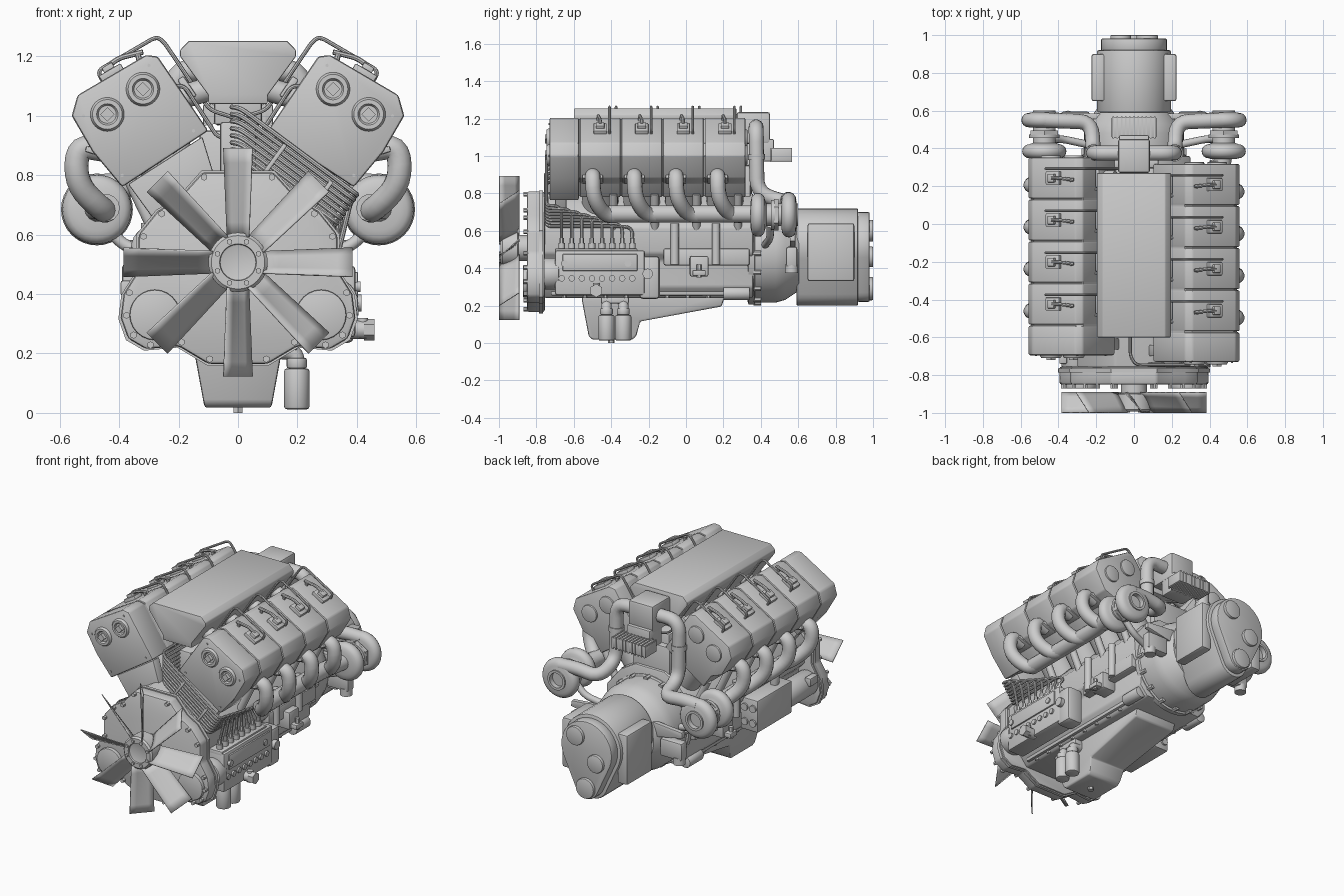
import bpy, bmesh, math
from math import sin, cos, pi
from mathutils import Vector, Matrix

if "Cube" in bpy.data.objects:
    bpy.data.objects.remove(bpy.data.objects["Cube"])


def finish(name, bm, bevel=0, limit=0.5):
    bmesh.ops.recalc_face_normals(bm, faces=bm.faces)
    if bevel:
        es = [e for e in bm.edges if len(e.link_faces) == 2 and e.calc_face_angle(0) > limit]
        bmesh.ops.bevel(bm, geom=es, offset=bevel, segments=2, profile=0.5, affect='EDGES', clamp_overlap=True)
    me = bpy.data.meshes.new(name)
    bm.to_mesh(me)
    bm.free()
    ob = bpy.data.objects.new(name, me)
    bpy.context.collection.objects.link(ob)
    return ob


def prism(name, pts, a, b, bevel=0, axis='y'):
    """Extrude a closed profile: (x, z) points along y, or (y, z) points along x."""
    bm = bmesh.new()
    put = (lambda p, d: (p[0], d, p[1])) if axis == 'y' else (lambda p, d: (d, p[0], p[1]))
    lo = [bm.verts.new(put(p, a)) for p in pts]
    hi = [bm.verts.new(put(p, b)) for p in pts]
    bm.faces.new(lo)
    bm.faces.new(hi)
    for i in range(len(pts)):
        j = (i + 1) % len(pts)
        bm.faces.new((lo[i], lo[j], hi[j], hi[i]))
    return finish(name, bm, bevel)


def box(name, c, size, bevel=0, rot=0):
    bm = bmesh.new()
    m = Matrix.Translation(c) @ Matrix.Rotation(rot, 4, 'Y') @ Matrix.Diagonal((*size, 1))
    bmesh.ops.create_cube(bm, size=1, matrix=m)
    return finish(name, bm, bevel)


def cyl(name, p, q, r, r2=None, n=24, bevel=0):
    p, q = Vector(p), Vector(q)
    d = q - p
    m = Matrix.Translation((p + q) / 2) @ d.to_track_quat('Z', 'Y').to_matrix().to_4x4()
    bm = bmesh.new()
    bmesh.ops.create_cone(bm, cap_ends=True, segments=n, radius1=r, radius2=r if r2 is None else r2,
                          depth=d.length, matrix=m)
    return finish(name, bm, bevel)


def tube(name, pts, r, fillet=0.05, res=4):
    """Round pipe along a path with rounded corners."""
    P = [Vector(p) for p in pts]
    path = [P[0]]
    for a, b, c in zip(P, P[1:], P[2:]):
        u, v = a - b, c - b
        s = b + u.normalized() * min(fillet, u.length * .48)
        e = b + v.normalized() * min(fillet, v.length * .48)
        for k in range(6):
            t = k / 5
            path.append(s * (1 - t) ** 2 + b * 2 * t * (1 - t) + e * t * t)
    path.append(P[-1])
    cu = bpy.data.curves.new(name, 'CURVE')
    cu.dimensions, cu.bevel_depth, cu.bevel_resolution, cu.use_fill_caps = '3D', r, res, True
    sp = cu.splines.new('POLY')
    sp.points.add(len(path) - 1)
    for pt, co in zip(sp.points, path):
        pt.co = (*co, 1)
    tmp = bpy.data.objects.new(name + '_path', cu)
    me = bpy.data.meshes.new_from_object(tmp)
    bpy.data.objects.remove(tmp)
    bpy.context.collection.objects.link(bpy.data.objects.new(name, me))


def lathe_y(name, x, z, prof, n=32):
    bm = bmesh.new()
    rings = [[bm.verts.new((x + r * cos(2 * pi * i / n), y, z + r * sin(2 * pi * i / n))) for i in range(n)]
             for r, y in prof]
    for A, B in zip(rings, rings[1:]):
        for i in range(n):
            bm.faces.new((A[i], A[(i + 1) % n], B[(i + 1) % n], B[i]))
    bm.faces.new(rings[0])
    bm.faces.new(rings[-1])
    return finish(name, bm)


def sym(half):
    """Mirror a half profile (top to bottom, x > 0) into a closed one."""
    return half + [(-x, z) for x, z in reversed(half)]


# Crankcase, sump and timing cover
prism('crankcase', sym([(.1, .8), (.2, .74), (.3, .62), (.29, .48), (.25, .44), (.25, .3), (.2, .24)]), -.76, .36, .012)
prism('sump_rail', sym([(.23, .3), (.23, .255)]), -.72, .34, .005)
pan = prism('oil_pan', [(-.56, .27), (-.555, .22), (-.52, .035), (-.5, .018), (-.285, .018), (-.265, .04), (-.245, .115),
                        (.19, .195), (.215, .27)], -.15, .15, .01, 'x')
for v in pan.data.vertices:
    v.co.x *= .73 + .27 * min(1, v.co.z / .22)
cyl('drain_plug', (0, -.4, 0), (0, -.4, .025), .018, n=6)
cover = sym([(.12, .81), (.2, .72), (.27, .68), (.335, .6), (.335, .48), (.385, .4), (.395, .32), (.37, .25), (.31, .215),
             (.2, .225), (.1, .165)])
prism('timing_cover', cover, -.85, -.755, .012)
prism('timing_cover_flange', [(x * 1.02, .49 + (z - .49) * 1.02) for x, z in cover], -.785, -.765)
for x, z in cover:
    cyl('cover_bolt', (x * .95, -.87, .49 + (z - .49) * .95), (x * .95, -.84, .49 + (z - .49) * .95), .012, n=6)
for s in (1, -1):
    cyl('gear_cap', (s * .28, -.872, .33), (s * .28, -.84, .33), .085, bevel=.006)
    for k in range(9):
        cyl('sump_bolt', (s * .205, -.65 + k * .11, .24), (s * .205, -.65 + k * .11, .3), .012, n=6)

# Fan
bm = bmesh.new()
for b in range(8):
    a = b * pi / 4 + pi / 2
    rows = []
    for i in range(7):
        r = .085 + .3 * i / 6
        w = .036 + .012 * i / 6
        rows.append([bm.verts.new((r * cos(a) - u * w * sin(a), -.945 + u * .053 + .012 * (1 - u * u) * (1 - i / 6),
                                   .507 + r * sin(a) + u * w * cos(a))) for u in (-1, -.5, 0, .5, 1)])
    for A, B in zip(rows, rows[1:]):
        for j in range(4):
            bm.faces.new((A[j], A[j + 1], B[j + 1], B[j]))
fan = finish('fan_blades', bm)
mod = fan.modifiers.new('thickness', 'SOLIDIFY')
mod.thickness, mod.offset = .006, 0
lathe_y('fan_hub', 0, .507, [(.055, -.98), (.06, -.982), (.062, -.992), (.09, -.992), (.1, -.982), (.1, -.9), (.07, -.895),
                             (.07, -.84)])
for k in range(8):
    a = k * pi / 4 + pi / 8
    x, z = .075 * cos(a), .507 + .075 * sin(a)
    cyl('hub_bolt', (x, -.999, z), (x, -.98, z), .01, n=6)

# Cylinder banks: heads, barrels, lines and exhaust
HEAD = [(.1, .95), (.27, 1.2), (.31, 1.205), (.54, 1.07), (.56, 1.0), (.49, .88), (.39, .76)]
SEG = HEAD[:-1] + [(.42, .855), (.365, .776)]
for s in (1, -1):
    dy = 0 if s > 0 else .035
    head = [(s * x, z) for x, z in HEAD]
    core = [(s * (.33 + (x - .335) * .96), 1 + (z - 1) * .96) for x, z in SEG]
    prism('head_core', core, -.7 + dy, .31 + dy)
    prism('head_front_cap', head, -.73 + dy, -.573 + dy, .01)
    prism('bank_end', [(s * x, z) for x, z in ((.12, .93), (.37, .77), (.29, .66), (.25, .6), (.05, .7))], -.7 + dy, -.64 + dy, .006)
    for x, z in ((.32, 1.09), (.44, 1.005)):
        lathe_y('head_plug_ring', s * x, z, [(.03, -.735 + dy), (.036, -.745 + dy), (.05, -.745 + dy), (.057, -.735 + dy),
                                             (.057, -.72 + dy)])
        cyl('head_plug', (s * x, -.755 + dy, z), (s * x, -.72 + dy, z), .024, n=4)
        cyl('head_rear_disc', (s * x, .3 + dy, z), (s * x, .328 + dy, z), .052, bevel=.004)
    for x, z in ((.3, 1.17), (.52, 1.0), (.15, .95), (.39, .8)):
        cyl('cap_bolt', (s * x, -.735 + dy, z), (s * x, -.72 + dy, z), .006, n=6)
    for k in range(4):
        y0 = -.567 + k * .2225 + dy
        yc = y0 + .108
        prism('cylinder_head', [(s * x, z) for x, z in SEG], y0, y0 + .2165, .008)
        cyl('cylinder_barrel', (s * .1, yc, .65), (s * .25, yc, .862), .098, n=28)
        cyl('pushrod_tube', (s * .25, yc + .07, .55), (s * .37, yc + .07, .8), .022, n=16)
        # rocker clamp on the sloped cover
        box('clamp_base', (s * .425, yc, 1.143), (.085, .07, .03), .005, s * .53)
        box('clamp_block', (s * .435, yc, 1.158), (.04, .045, .03), .004, s * .53)
        cyl('clamp_stud', (s * .33, yc - .01, 1.18), (s * .338, yc - .01, 1.21), .01, n=8)
        tube('clamp_link', [(s * .435, yc, 1.17), (s * .4, yc, 1.195), (s * .32, yc - .01, 1.215)], .009, .02, 2)
        # fuel line over the head into the valley
        tube('fuel_line', [(s * .45, yc + .05, 1.11), (s * .475, yc + .05, 1.15), (s * .275, yc + .05, 1.267),
                           (s * .25, yc + .05, 1.25), (s * .095, yc + .05, 1.02), (0, yc + .05, .99)], .007, .025, 2)
        tube('return_line', [(s * .215, yc - .06, 1.1), (s * .18, yc - .06, 1.1), (s * .07, yc - .06, .93),
                             (0, yc - .06, .92)], .007, .02, 2)
        cyl('intake_runner', (s * .1, yc, 1.09), (s * .2, yc, 1.06), .04)
        box('intake_flange', (s * .172, yc, 1.095), (.025, .1, .08), .005, s * .6)
        # exhaust elbow sweeping back into the log
        box('exhaust_flange', (s * .465, yc - .04, .875), (.1, .11, .02), .005, s * -.3)
        tube('exhaust_elbow', [(s * .45, yc - .04, .885), (s * .542, yc - .04, .9), (s * .546, yc - .035, .77),
                               (s * .45, yc + .03, .675), (s * .44, yc + .13, .69)], .041, .075, 5)
    tube('exhaust_log', [(s * .445, -.42 + dy, .69), (s * .445, .2 + dy, .69), (s * .475, .37, .69)], .047, .06, 5)

    # Turbocharger with charge pipe
    X, Z = s * .475, .685
    ring = lambda c, R, t: [(R + t * sin(a), c - t * cos(a)) for a in [k * pi / 8 for k in range(9)]]
    lathe_y('turbo', X, Z, [(.07, .345)] + ring(.385, .08, .037) + [(.06, .43), (.06, .455), (.08, .455), (.08, .475),
            (.06, .475), (.06, .51)] + ring(.55, .083, .038) + [(.06, .592), (.06, .6), (.045, .6), (.045, .57)])
    cyl('turbo_hex_collar', (X, .47, Z), (X, .495, Z), .085, n=6)
    tube('turbo_outlet', [(X, .55, Z + .08), (s * .36, .545, Z + .085), (s * .225, .54, .75), (s * .215, .38, .8),
                          (s * .215, .375, 1.155), (s * .06, .375, 1.155)], .04, .08, 5)
    cyl('pipe_clamp', (s * .215, .377, .98), (s * .215, .376, 1.01), .045)
    tube('oil_return', [(s * .45, .45, .63), (s * .38, .45, .56), (s * .24, .42, .52)], .02, .04)

    # Engine mounts, vent tubes and starter
    box('engine_mount', (s * .29, .07, .41), (.1, .1, .11), .01)
    box('mount_foot', (s * .35, .07, .375), (.06, .07, .03), .006)
    cyl('mount_bolt', (s * .36, .07, .35), (s * .36, .07, .42), .014, n=6)
    for y in (-.06, .16):
        cyl('vent_tube', (s * .305, y, .42), (s * .305, y, .64), .022)
    box('side_gallery', (s * .27, .11, .46), (.06, .46, .09), .01)
    cyl('starter', (s * .23, .2, .265), (s * .23, .34, .265), .036, bevel=.006)
    box('rear_mount', (s * .31, .565, .46), (.15, .06, .11), .012)
    cyl('rear_mount_pad', (s * .35, .565, .375), (s * .35, .565, .42), .035)
    prism('rear_lifting_ear', [(s * .15, .6), (s * .38, .58), (s * .385, .545), (s * .15, .5)], .555, .585, .004)

# Intake plenum between banks and the air box at the back
prism('intake_plenum', sym([(.165, 1.253), (.195, 1.222), (.195, 1.2), (.1, 1.07), (.1, 1.04)]), -.6, .27, .005)
box('valley_rail', (0, -.15, .88), (.12, .8, .2), .01)
box('air_box', (0, .36, 1.15), (.17, .18, .17), .015)
box('ribbed_box', (0, .51, 1.005), (.236, .11, .066), .005)
box('air_box_stem', (0, .41, 1.03), (.16, .12, .12), .008)
for k in range(11):
    box('box_rib', (-.11 + k * .022, .51, 1.005), (.008, .116, .074))
box('valley_rear_wall', (0, .32, .8), (.26, .05, .3), .01)

# Flywheel bell and gearbox with rounded triangular section
lathe_y('flywheel_bell', 0, .48, [(.26, .33), (.275, .335), (.275, .365), (.264, .37), (.264, .48), (.25, .53), (.2, .605)], 48)
for k in range(16):
    a = k * pi / 8
    cyl('bell_bolt', (.266 * cos(a), .36, .48 + .266 * sin(a)), (.266 * cos(a), .4, .48 + .266 * sin(a)), .014, n=6)


def pear(g):
    up = [math.radians(-23 + 226 * i / 20) for i in range(21)]
    dn = [math.radians(203 + 134 * i / 10) for i in range(11)]
    return ([((.195 - g) * cos(a), .525 + (.195 - g) * sin(a)) for a in up] +
            [((.1 - g) * cos(a), .3 + (.1 - g) * sin(a)) for a in dn])


prism('gearbox', pear(0), .59, .92, .008)
prism('gearbox_rear', pear(.02), .915, .982, .008)
for s in (1, -1):
    box('gearbox_side_panel', (s * .19, .775, .485), (.07, .25, .31), .012)
for x, z, r in ((.07, .6, .058), (-.07, .46, .055), (0, .29, .062)):
    cyl('gearbox_cap', (x, .97, z), (x, 1.0, z), r, bevel=.005)

# Injection pump with its bundle of lines (right side)
box('pump_body', (.335, -.46, .375), (.12, .48, .24), .012)
box('pump_top', (.335, -.48, .485), (.09, .44, .04), .006)
box('pump_side_plate', (.397, -.46, .43), (.014, .4, .09), .005)
cyl('pump_drive', (.32, -.76, .37), (.32, -.68, .37), .085, bevel=.006)
box('pump_governor', (.335, -.195, .35), (.11, .11, .23), .02)
cyl('governor_knob', (.385, -.205, .37), (.415, -.205, .37), .028, n=12)
tube('feed_pump', [(.37, -.48, .28), (.43, -.48, .28)], .032)
cyl('feed_pump_nut', (.425, -.48, .28), (.46, -.48, .28), .036, n=6)
cyl('feed_pump_stem', (.42, -.48, .25), (.42, -.48, .32), .018, n=12)
for y in (-.65, -.31):
    cyl('plate_screw', (.395, y, .425), (.412, y, .425), .018, n=12)
for k in range(8):
    y = -.665 + k * .054
    x, z = .4 - .011 * k, .735 - .016 * k
    cyl('pump_outlet', (.34, y, .49), (.34, y, .535), .018, n=12)
    cyl('pump_outlet_nut', (.34, y, .53), (.34, y, .56), .012, n=6)
    cyl('pump_tappet', (.39, y, .345), (.405, y, .345), .017, n=12)
    tube('injection_line', [(.34, y, .55), (x - .02, y, z - .02), (x, y - .03, z), (x, -.746, z), (.01, -.746, 1.025 - .024 * k),
                            (-.02, -.7, 1.03 - .024 * k), (-.02, -.45 + .05 * k, 1.03 - .024 * k)], .0085, .03, 2)
for t in (.35, .75):
    box('line_clamp', (.39 * t - .03, -.746, .94 - .31 * t), (.015, .024, .18), .003, .63)

# Oil filters and left-side accessories
for y in (-.425, -.335):
    cyl('oil_filter', (.198, y, .012), (.198, y, .15), .043, bevel=.01)
    cyl('filter_cap', (.198, y, .15), (.198, y, .185), .034, bevel=.006)
    tube('filter_elbow', [(.198, y, .17), (.19, y, .205), (.13, y, .21)], .028, .03)
box('filter_bridge', (.16, -.38, .23), (.08, .15, .04), .008)
box('cooler_box', (-.33, -.32, .4), (.12, .34, .2), .01)
for dx in (-.028, .028):
    for dz in (-.045, .045):
        cyl('cooler_port', (-.33 + dx, -.16, .4 + dz), (-.33 + dx, -.14, .4 + dz), .022)
cyl('accessory_drive', (-.31, -.76, .37), (-.31, -.48, .37), .075, bevel=.012)
box('accessory_tab', (-.375, -.7, .42), (.04, .08, .05), .006)
tube('cooler_hose', [(-.33, -.4, .49), (-.34, -.4, .58), (-.28, -.4, .62)], .025)

# Smooth shading with sharp edges kept
for o in bpy.context.collection.objects:
    o.select_set(True)
bpy.context.view_layer.objects.active = fan
bpy.ops.object.shade_smooth_by_angle(angle=math.radians(35))
